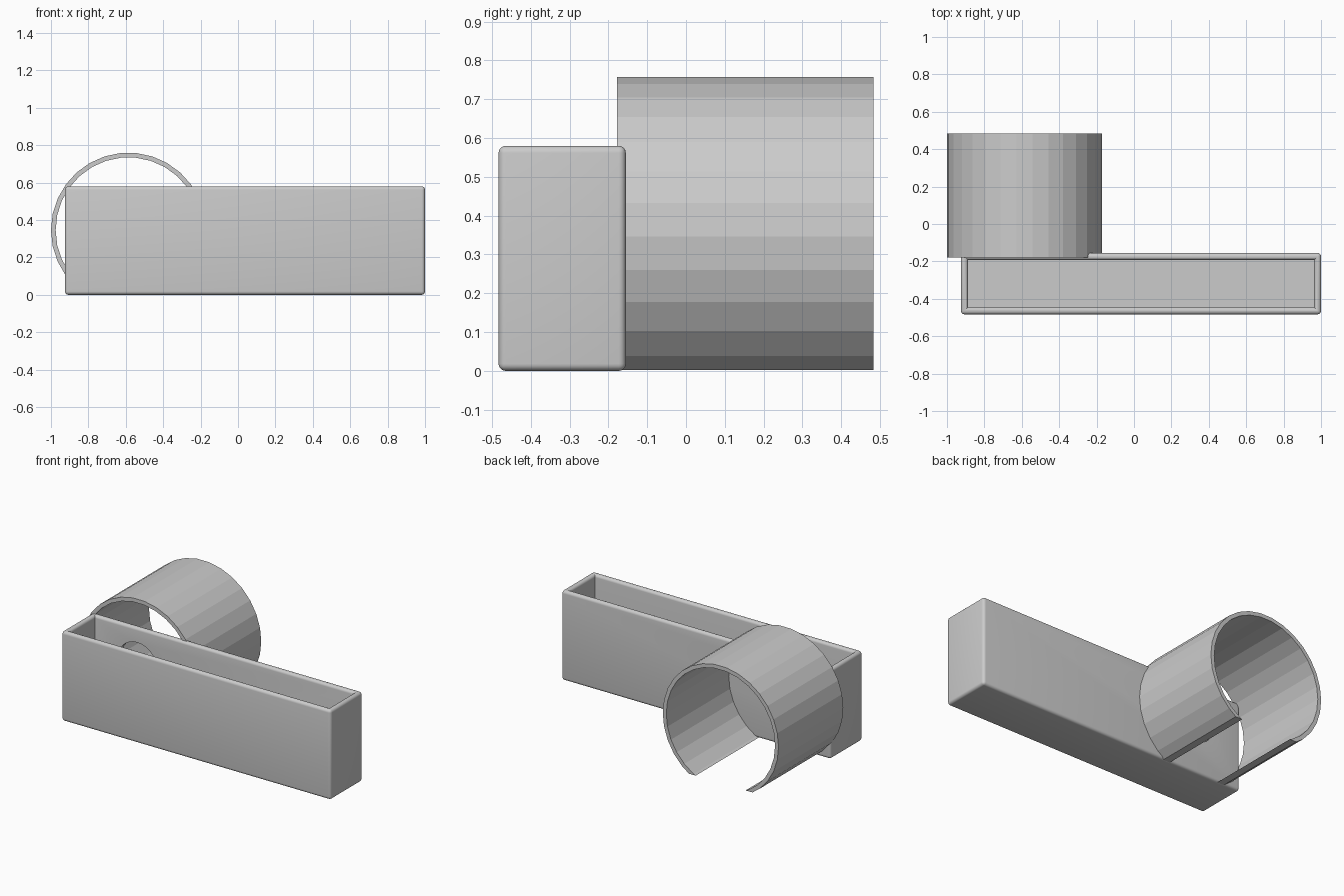
import bpy, bmesh
from math import radians, cos, sin
from mathutils import Vector, Matrix

if "Cube" in bpy.data.objects:
    bpy.data.objects.remove(bpy.data.objects["Cube"])

RING_X, RING_Z = -0.586, 0.346


def add_object(name, bm):
    bmesh.ops.recalc_face_normals(bm, faces=bm.faces)
    mesh = bpy.data.meshes.new(name)
    bm.to_mesh(mesh)
    bm.free()
    obj = bpy.data.objects.new(name, mesh)
    bpy.context.collection.objects.link(obj)
    return obj


# Open tray: hollowed box with rounded outer edges and rim
lo, hi = Vector((-0.925, -0.483, 0)), Vector((1.0, -0.155, 0.58))
wall, rounding = 0.052, 0.025
bm = bmesh.new()
bmesh.ops.create_cube(bm, size=1, matrix=Matrix.Translation((lo + hi) / 2)
                      @ Matrix.Diagonal((*(hi - lo), 1)))
bm.normal_update()
top = max(bm.faces, key=lambda f: f.calc_center_median().z)
bmesh.ops.inset_region(bm, faces=[top], thickness=wall)
rounded = list(bm.edges)
rounded = [e for e in rounded if not (
    e.verts[0].co.z == e.verts[1].co.z and e.calc_face_angle(0) < 0.1
    and top not in e.link_faces)]
floor = bmesh.ops.extrude_discrete_faces(bm, faces=[top])["faces"][0]
bmesh.ops.translate(bm, verts=floor.verts, vec=(0, 0, wall - hi.z))
bm.normal_update()
rounded = [e for e in bm.edges
           if e.is_manifold and e.is_convex and e.calc_face_angle(0) > 0.5]
bmesh.ops.bevel(bm, geom=rounded, offset=rounding, segments=5,
                profile=0.5, affect='EDGES', clamp_overlap=True)
tray = add_object("tray", bm)

# Round hole through the back wall, on the ring axis
bm = bmesh.new()
bmesh.ops.create_cone(bm, cap_ends=True, segments=30, radius1=0.14, radius2=0.14, depth=0.15,
                      matrix=Matrix.Translation((RING_X, -0.18, RING_Z))
                      @ Matrix.Rotation(radians(90), 4, 'X'))
cutter = add_object("hole_cutter", bm)
cutter.hide_render = True
cutter.hide_viewport = False
cut = tray.modifiers.new("back_hole", 'BOOLEAN')
cut.operation, cut.solver, cut.object = 'DIFFERENCE', 'EXACT', cutter
bpy.context.view_layer.objects.active = tray
tray.select_set(True)
bpy.ops.object.modifier_apply(modifier=cut.name)
bpy.data.objects.remove(cutter)
bpy.ops.object.shade_smooth_by_angle(angle=radians(35))

# Faceted clip ring, 30 sides, open where the ground plane cuts it
bm = bmesh.new()
sides = 30
loops = [[bm.verts.new((RING_X + r * cos(radians(12 * i)), y, RING_Z + r * sin(radians(12 * i))))
          for i in range(sides)]
         for r, y in ((0.414, -0.178), (0.414, 0.483), (0.389, 0.483), (0.389, -0.178))]
for a, b in zip(loops, loops[1:] + loops[:1]):
    for i in range(sides):
        j = (i + 1) % sides
        bm.faces.new((a[i], a[j], b[j], b[i]))
bmesh.ops.bisect_plane(bm, geom=bm.verts[:] + bm.edges[:] + bm.faces[:], plane_co=(0, 0, 0.002),
                       plane_no=(0, 0, 1), clear_inner=True)
bmesh.ops.holes_fill(bm, edges=[e for e in bm.edges if e.is_boundary])
add_object("clip_ring", bm)
